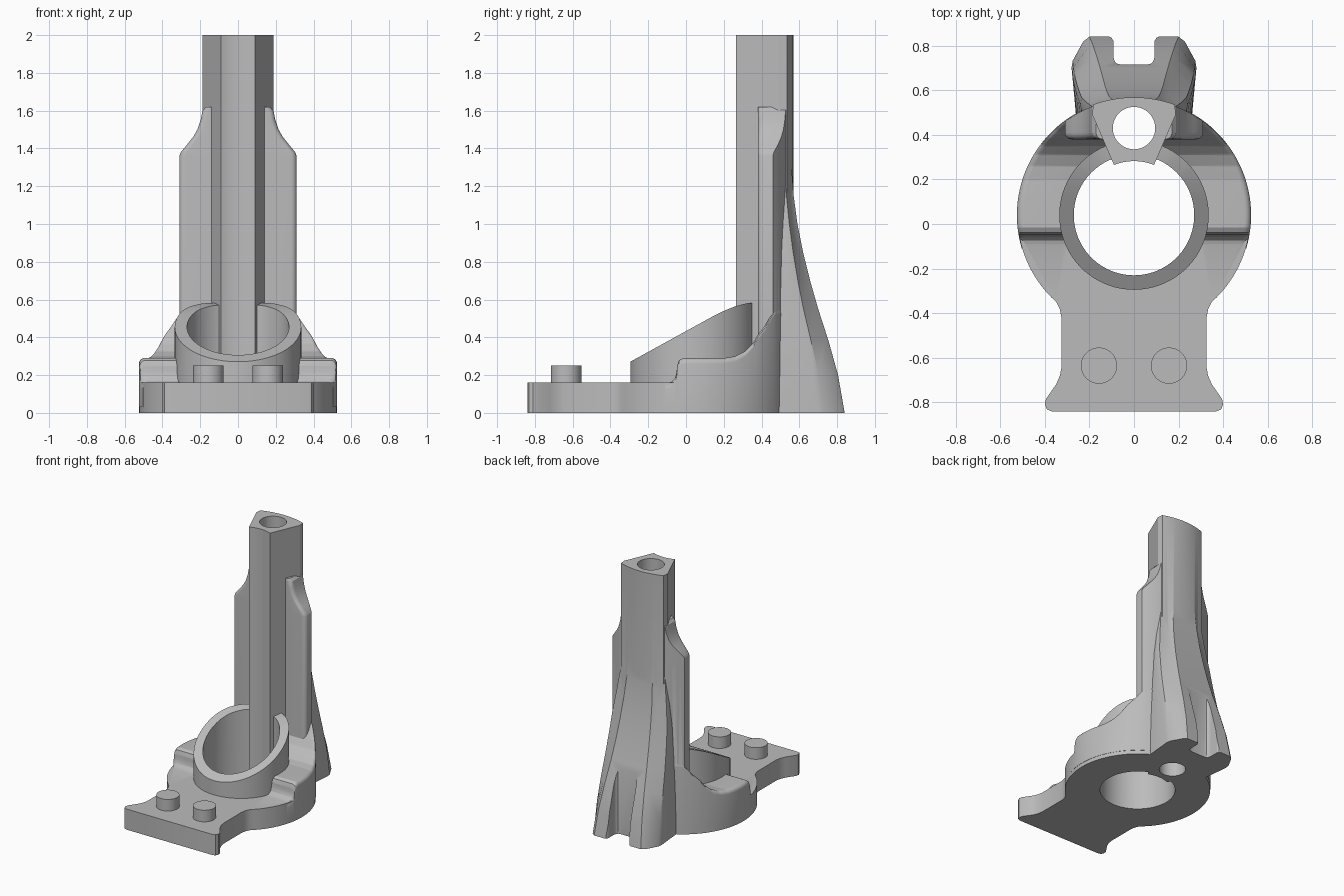
import bpy, bmesh, math

cube = bpy.data.objects.get("Cube")
if cube:
    bpy.data.objects.remove(cube, do_unlink=True)

grey = bpy.data.materials.new("plain_grey")
grey.use_nodes = True
COLOUR = (0.5, 0.5, 0.5, 1)
grey.diffuse_color = COLOUR
grey.node_tree.nodes["Principled BSDF"].inputs["Base Color"].default_value = COLOUR

CY = 0.04        # y of the bore axis
R = 0.525        # radius of the round body


def loft(name, sections):
    """Solid skinned through equal-length closed sections."""
    bm = bmesh.new()
    rows = [[bm.verts.new(p) for p in s] for s in sections]
    n = len(rows[0])
    for a, b in zip(rows, rows[1:]):
        for i in range(n):
            j = (i + 1) % n
            bm.faces.new((a[i], a[j], b[j], b[i]))
    bm.faces.new(rows[0])
    bm.faces.new(rows[-1])
    bmesh.ops.recalc_face_normals(bm, faces=bm.faces)
    bmesh.ops.triangulate(bm, faces=bm.faces)
    mesh = bpy.data.meshes.new(name)
    bm.to_mesh(mesh)
    bm.free()
    mesh.materials.append(grey)
    ob = bpy.data.objects.new(name, mesh)
    bpy.context.collection.objects.link(ob)
    return ob


def extrude(name, plan, z0, z1):
    return loft(name, [[(x, y, z) for x, y in plan] for z in (z0, z1)])


def circle(x, y, r, n=64):
    return [(x + r * math.cos(math.tau * i / n), y + r * math.sin(math.tau * i / n))
            for i in range(n)]


def body_arc(x0, x1, r, n=24):
    """Points on the rear of the round body from x0 to x1."""
    xs = [x0 + (x1 - x0) * i / n for i in range(n + 1)]
    return [(x, CY + math.sqrt(r * r - x * x)) for x in xs]


def mirrored(half):
    return half + [(-x, y) for x, y in reversed(half)]


def interp(keys, t):
    for (a, u), (b, v) in zip(keys, keys[1:]):
        if t <= b:
            return u + (v - u) * max(0, t - a) / (b - a)
    return keys[-1][1]


def combine(target, other, operation):
    mod = target.modifiers.new("combine", 'BOOLEAN')
    mod.operation = operation
    mod.solver = 'EXACT'
    mod.object = other
    bpy.context.view_layer.update()
    graph = bpy.context.evaluated_depsgraph_get()
    mesh = bpy.data.meshes.new_from_object(target.evaluated_get(graph))
    target.modifiers.clear()
    target.data = mesh
    bpy.data.objects.remove(other, do_unlink=True)


def finish(ob):
    ob.data.materials.clear()
    ob.data.materials.append(grey)
    for p in ob.data.polygons:
        p.material_index = 0
    bpy.ops.object.select_all(action='DESELECT')
    ob.select_set(True)
    bpy.context.view_layer.objects.active = ob
    bpy.ops.object.shade_smooth_by_angle(angle=math.radians(28))


# Base plate: flared front tongue running into a disc
plate = [(0.37, -0.84), (0.39, -0.832), (0.4, -0.81), (0.395, -0.785), (0.35, -0.72),
         (0.332, -0.68), (0.325, -0.64), (0.325, -0.42), (0.333, -0.38), (0.348, -0.35)]
start = math.atan2(-0.37, 0.37)
for i in range(49):
    a = start + (math.pi * 0.495 - start) * i / 48
    plate.append((0.523 * math.cos(a), CY + 0.523 * math.sin(a)))
body = extrude("stand_body", mirrored(plate), 0, 0.16)

# Raised shoulder: rounded top edge, front step, sweep up to the wings
top = [(-0.11, 0.155), (-0.075, 0.165), (-0.058, 0.185), (-0.05, 0.215), (-0.047, 0.25),
       (-0.037, 0.278), (-0.015, 0.29), (0.2, 0.29), (0.26, 0.3), (0.31, 0.325),
       (0.35, 0.365), (0.385, 0.42), (0.42, 0.465), (0.47, 0.55), (0.56, 0.56)]
ys = sorted({k[0] for k in top} | {round(-0.1 + i * 0.0131, 4) for i in range(50)})
sections = []
for y in ys:
    h, z = math.sqrt(R * R - (y - CY) ** 2), interp(top, y)
    r = 0.03
    half = [(h, 0.03)]
    for i in range(6):
        a = math.pi / 2 * i / 5
        half.append((h - r + r * math.cos(a), z - r + r * math.sin(a)))
    sections.append([(x, y, zz) for x, zz in mirrored(half)])
shoulder = loft("shoulder", sections)

# Wings beside the column, narrowing at the top
widths = [(0.03, 0.31), (1.36, 0.31), (1.38, 0.303), (1.42, 0.27), (1.46, 0.238),
          (1.5, 0.215), (1.55, 0.198), (1.6, 0.188), (1.62, 0.17)]
sections = []
for z, w in widths:
    corner = []
    for i in range(7):
        a = math.pi / 2 * i / 6
        corner.append((w - 0.03 + 0.03 * math.sin(a), 0.41 - 0.03 * math.cos(a)))
    plan = corner + body_arc(w, -w, 0.522) + [(-x, y) for x, y in reversed(corner)]
    sections.append([(x, y, z) for x, y in plan])
wings = loft("wings", sections)

# Rear foot: wide splayed base shrinking up into the column
foot_rows = [(0, 0.84, 0.22, 0.72, 0.28), (0.2, 0.805, 0.205, 0.69, 0.277),
             (0.38, 0.755, 0.188, 0.65, 0.27), (0.55, 0.7, 0.172, 0.61, 0.26),
             (0.7, 0.657, 0.16, 0.58, 0.25), (0.85, 0.62, 0.15, 0.555, 0.24),
             (1, 0.59, 0.14, 0.535, 0.22), (1.15, 0.57, 0.13, 0.52, 0.2),
             (1.4, 0.552, 0.11, 0.5, 0.17)]
sections = []
for z, y_out, w_out, y_side, w_side in foot_rows:
    half = [(w_side * 0.9, 0.4), (w_side, y_side - 0.02), (w_side - 0.005, y_side + 0.012),
            (w_out + 0.008, y_out - 0.022), (w_out - 0.02, y_out)]
    sections.append([(x, y, z) for x, y in mirrored(half)])
foot = loft("rear_foot", sections)
slot_half = [(0.06, 0.715), (0.078, 0.72), (0.088, 0.732), (0.092, 0.75), (0.092, 0.82),
             (0.1, 0.835), (0.12, 0.845), (0.12, 0.95)]
combine(foot, extrude("foot_slot", mirrored(slot_half), -0.1, 0.8), 'DIFFERENCE')

# Sloped collar around the bore
slope = [(-0.3, 0.268), (0.14, 0.51), (0.2, 0.54), (0.26, 0.564), (0.32, 0.58), (0.38, 0.585)]
sections = []
for i in range(96):
    a = math.tau * i / 96
    ring = []
    for r in (0.25, 0.335):
        x, y = r * math.cos(a), CY + r * math.sin(a)
        ring.append(((x, y, 0.03), (x, y, interp(slope, y))))
    sections.append([ring[0][0], ring[1][0], ring[1][1], ring[0][1]])
bm = bmesh.new()
rows = [[bm.verts.new(p) for p in s] for s in sections]
for i in range(96):
    a, b = rows[i], rows[(i + 1) % 96]
    for k in range(4):
        m = (k + 1) % 4
        bm.faces.new((a[k], a[m], b[m], b[k]))
bmesh.ops.recalc_face_normals(bm, faces=bm.faces)
bmesh.ops.triangulate(bm, faces=bm.faces)
collar_mesh = bpy.data.meshes.new("collar")
bm.to_mesh(collar_mesh)
bm.free()
collar_mesh.materials.append(grey)
collar = bpy.data.objects.new("collar", collar_mesh)
bpy.context.collection.objects.link(collar)

# Column: wedge plan with a hollow front and a curved back
column_plan = body_arc(-0.09, 0.09, 0.242, 12) + [(0.187, 0.49)]
column_plan += body_arc(0.183, -0.183, 0.528) + [(-0.187, 0.49)]
column = extrude("column", column_plan, 0, 2)

# Join everything, then cut the bore and the column hole
for part in (shoulder, wings, foot, collar):
    combine(body, part, 'UNION')
combine(body, extrude("bore", circle(0, CY, 0.27, 96), -0.2, 1), 'DIFFERENCE')
combine(body, column, 'UNION')
combine(body, extrude("column_hole", circle(0, 0.43, 0.095), -0.2, 2.2), 'DIFFERENCE')
finish(body)

# Two locating pegs on the front tongue
for side, x in (("left", 0.157), ("right", -0.157)):
    finish(extrude(side + "_peg", circle(x, -0.635, 0.081), 0.1, 0.25))
